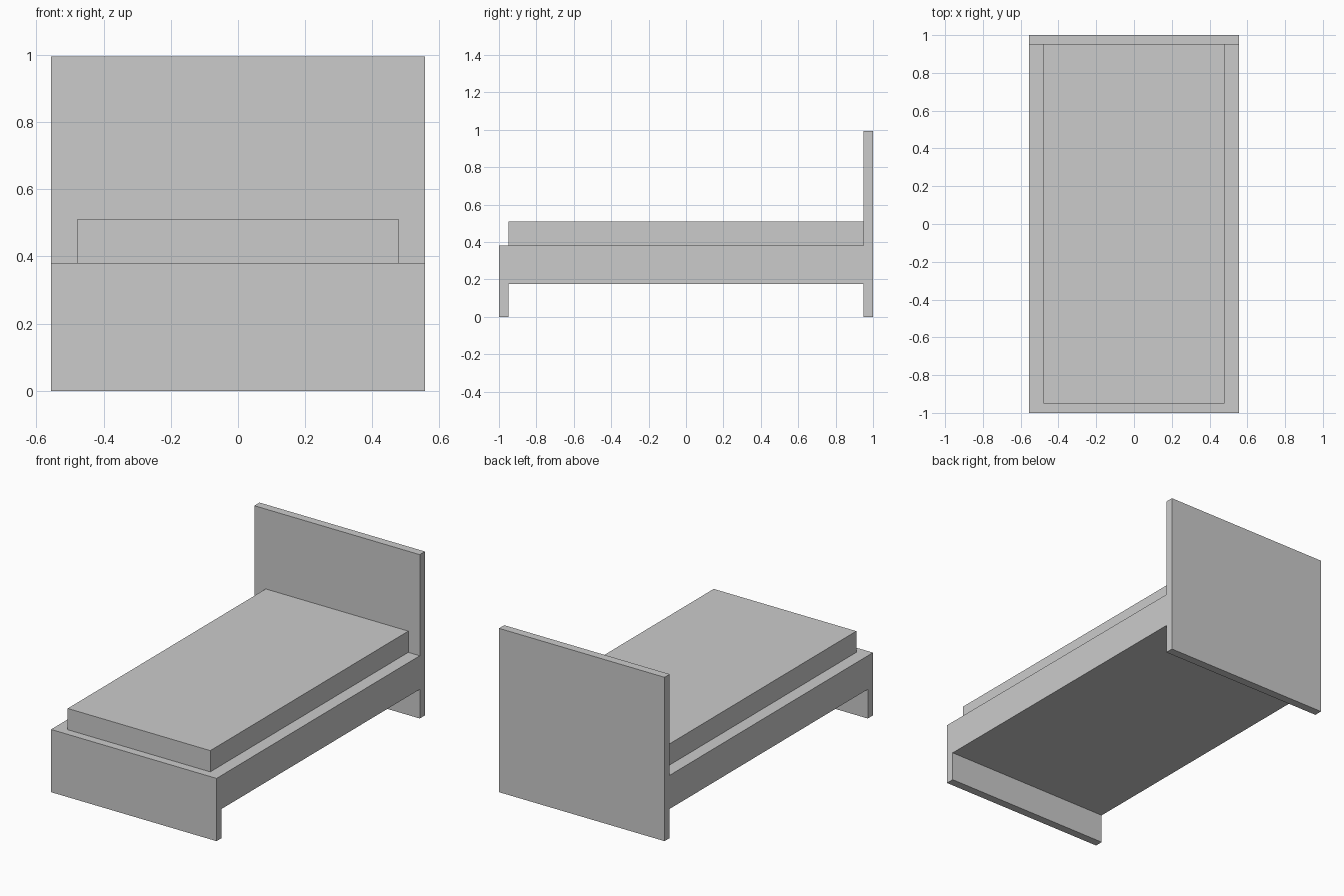
import bpy
import bmesh
from mathutils import Matrix, Vector

if "Cube" in bpy.data.objects:
    bpy.data.objects.remove(bpy.data.objects["Cube"])


def box(name, half_x, y_range, z_range):
    """Box centred on x = 0, spanning the given y and z ranges."""
    (y0, y1), (z0, z1) = y_range, z_range
    size = Vector((2 * half_x, y1 - y0, z1 - z0))
    centre = Vector((0, (y0 + y1) / 2, (z0 + z1) / 2))
    bm = bmesh.new()
    bmesh.ops.create_cube(
        bm, size=1,
        matrix=Matrix.Translation(centre) @ Matrix.Diagonal(size).to_4x4())
    mesh = bpy.data.meshes.new(name)
    bm.to_mesh(mesh)
    bm.free()
    obj = bpy.data.objects.new(name, mesh)
    bpy.context.collection.objects.link(obj)
    return obj


HALF_WIDTH = 0.556
INNER = 0.95      # inner face of the end boards
RAIL_TOP = 0.381

# End boards
box("headboard", HALF_WIDTH, (INNER, 1.0), (0, 0.995))
box("footboard", HALF_WIDTH, (-1.0, -INNER), (0, RAIL_TOP))

# Bed base between the boards
box("bed_base", HALF_WIDTH, (-INNER, INNER), (0.177, RAIL_TOP))

# Mattress resting on the base
box("mattress", 0.479, (-INNER, INNER), (RAIL_TOP, 0.51))
